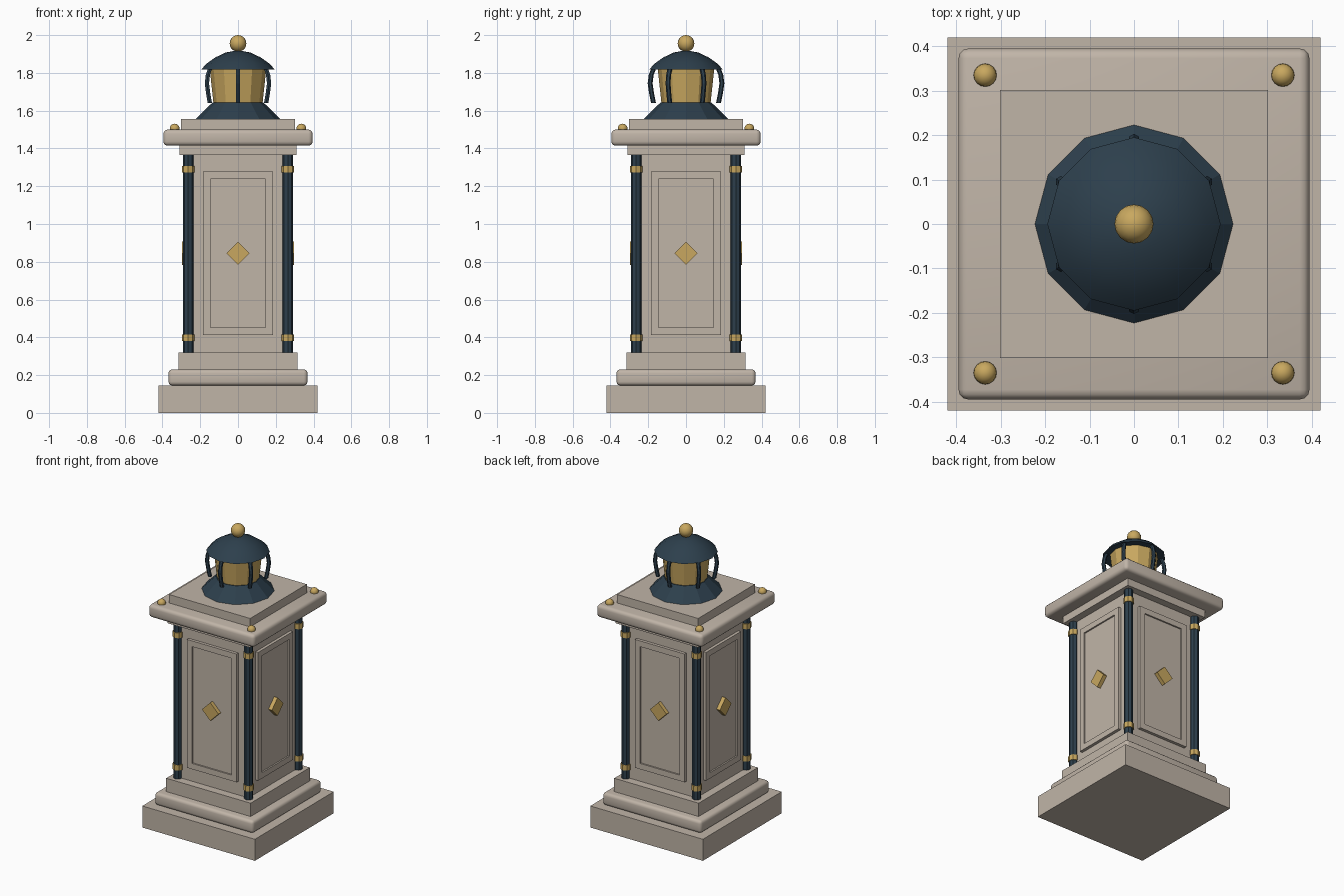
import bpy, bmesh, math
from mathutils import Matrix, Vector

cube = bpy.data.objects.get("Cube")
if cube:
    bpy.data.objects.remove(cube, do_unlink=True)


def material(name, rgb):
    m = bpy.data.materials.new(name)
    m.use_nodes = True
    m.diffuse_color = (*rgb, 1)
    m.node_tree.nodes["Principled BSDF"].inputs["Base Color"].default_value = (*rgb, 1)
    return m


stone = material("warm stone", (0.53, 0.46, 0.39))
navy = material("dark navy metal", (0.026, 0.05, 0.073))
gold = material("brass gold", (0.58, 0.39, 0.115))


def finish(name, bm, mat, smooth=None):
    bmesh.ops.recalc_face_normals(bm, faces=bm.faces)
    mesh = bpy.data.meshes.new(name)
    bm.to_mesh(mesh)
    bm.free()
    mesh.materials.append(mat)
    ob = bpy.data.objects.new(name, mesh)
    bpy.context.collection.objects.link(ob)
    if smooth:
        bpy.ops.object.select_all(action='DESELECT')
        ob.select_set(True)
        bpy.context.view_layer.objects.active = ob
        bpy.ops.object.shade_smooth_by_angle(angle=math.radians(smooth))
    return ob


def slab(name, half, z0, z1, bevel=0.0):
    bm = bmesh.new()
    bmesh.ops.create_cube(bm, size=1)
    bmesh.ops.scale(bm, vec=(2 * half, 2 * half, z1 - z0), verts=bm.verts)
    bmesh.ops.translate(bm, vec=(0, 0, (z0 + z1) / 2), verts=bm.verts)
    if bevel:
        bmesh.ops.bevel(bm, geom=bm.edges[:], offset=bevel, segments=3,
                        profile=0.5, affect='EDGES')
    return finish(name, bm, stone, 40 if bevel else None)


def lathe(name, profile, sides, mat, at=(0, 0), turn=0.0, smooth=None):
    # Closed solid of revolution from (radius, height) pairs
    bm = bmesh.new()
    rings = []
    for r, z in profile:
        rings.append([bm.verts.new((at[0] + r * math.cos(turn + math.tau * i / sides),
                                    at[1] + r * math.sin(turn + math.tau * i / sides), z))
                      for i in range(sides)])
    for a, b in zip(rings, rings[1:]):
        for i in range(sides):
            j = (i + 1) % sides
            bm.faces.new((a[i], a[j], b[j], b[i]))
    bm.faces.new(rings[0])
    bm.faces.new(rings[-1])
    return finish(name, bm, mat, smooth)


def ball(name, radius, at):
    bm = bmesh.new()
    bmesh.ops.create_uvsphere(bm, u_segments=16, v_segments=10, radius=radius,
                              matrix=Matrix.Translation(at))
    return finish(name, bm, gold, 60)


# Stepped base, shaft and cornice
slab("plinth", 0.42, 0, 0.145)
slab("base_moulding", 0.368, 0.145, 0.23, 0.02)
slab("base_step", 0.315, 0.23, 0.32)
slab("shaft", 0.26, 0.32, 1.37)
slab("neck", 0.31, 1.365, 1.415)
slab("cornice", 0.395, 1.415, 1.5, 0.022)
slab("top_step", 0.302, 1.5, 1.557)

# Framed panel and diamond on every side
for n, side in enumerate(("front", "left", "back", "right")):
    spin = Matrix.Rotation(n * math.pi / 2, 4, 'Z')
    bm = bmesh.new()
    bmesh.ops.create_cube(bm, size=1)
    bmesh.ops.scale(bm, vec=(0.37, 0.03, 0.865), verts=bm.verts)
    bmesh.ops.translate(bm, vec=(0, -0.265, 0.845), verts=bm.verts)
    face = min(bm.faces, key=lambda f: f.calc_center_median().y)
    bmesh.ops.inset_region(bm, faces=[face], thickness=0.055)
    inner = bmesh.ops.extrude_discrete_faces(bm, faces=[face])["faces"][0]
    rim = inner.verts[:]
    bmesh.ops.translate(bm, vec=(0, 0.01, 0), verts=rim)
    bmesh.ops.transform(bm, matrix=spin, verts=bm.verts)
    finish(side + "_panel", bm, stone)

    bm = bmesh.new()
    bmesh.ops.create_cube(bm, size=1)
    bmesh.ops.scale(bm, vec=(0.087, 0.03, 0.087), verts=bm.verts)
    bmesh.ops.transform(bm, verts=bm.verts, matrix=spin @ Matrix.Translation((0, -0.281, 0.845))
                        @ Matrix.Rotation(math.pi / 4, 4, 'Y'))
    finish(side + "_diamond", bm, gold)

# Corner columns with brass collars, and cornice studs
for sx in (-1, 1):
    for sy in (-1, 1):
        tag = ("front" if sy < 0 else "back") + ("_left" if sx > 0 else "_right")
        at = (sx * 0.264, sy * 0.264)
        lathe(tag + "_column", [(0.028, 0.32), (0.028, 1.37)], 8, navy, at)
        for where, z in (("lower", 0.38), ("upper", 1.272)):
            lathe(tag + "_" + where + "_collar", [(0.033, z), (0.033, z + 0.036)], 8, gold, at)
        ball(tag + "_stud", 0.026, (sx * 0.335, sy * 0.335, 1.505))

# Lantern: flared foot, tapered glass, domed roof and finial
lathe("lantern_foot", [(0.223, 1.557), (0.135, 1.643)], 12, navy)
lathe("lantern_glass", [(0.13, 1.64), (0.15, 1.825)], 12, gold)
lathe("lantern_roof", [(0.195, 1.818), (0.165, 1.85), (0.12, 1.882), (0.065, 1.908),
                       (0.02, 1.916)], 12, navy, smooth=40)
ball("finial", 0.044, (0, 0, 1.956))

# Six bowed cage bars around the glass
bow = [(0.172, 1.64), (0.182, 1.69), (0.19, 1.745), (0.184, 1.79), (0.17, 1.825)]
for n in range(6):
    bm = bmesh.new()
    spin = Matrix.Rotation(math.pi / 2 + n * math.tau / 6, 4, 'Z')
    rings = []
    for r, z in bow:
        rings.append([bm.verts.new(spin @ Vector((r + 0.013 * math.cos(math.tau * k / 6),
                                                  0.013 * math.sin(math.tau * k / 6), z)))
                      for k in range(6)])
    for a, b in zip(rings, rings[1:]):
        for k in range(6):
            j = (k + 1) % 6
            bm.faces.new((a[k], a[j], b[j], b[k]))
    bm.faces.new(rings[0])
    bm.faces.new(rings[-1])
    finish("cage_bar_%d" % (n + 1), bm, navy)
